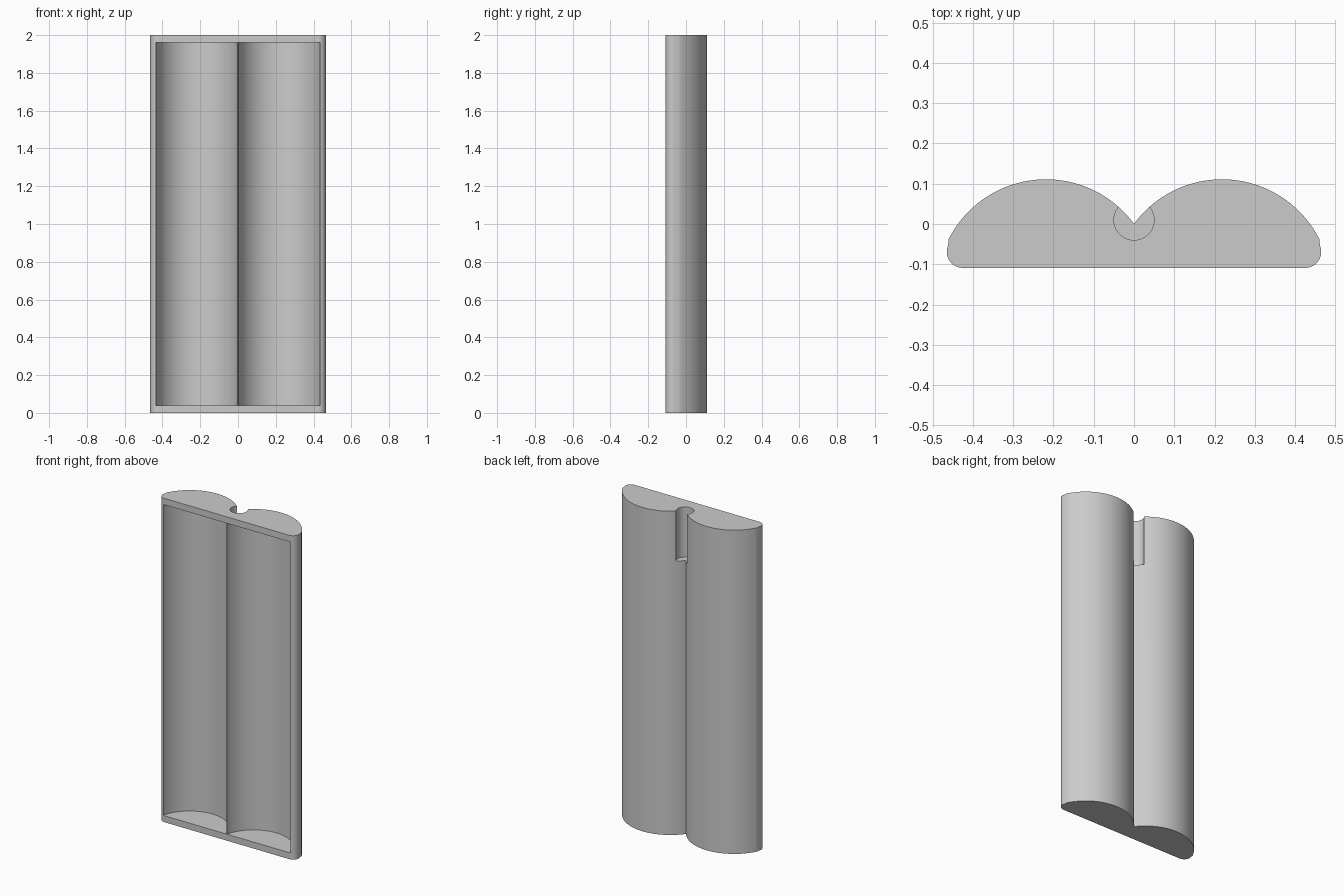
import bpy, bmesh
from math import sin, cos, atan2, pi

cube = bpy.data.objects.get("Cube")
if cube:
    bpy.data.objects.remove(cube, do_unlink=True)

HEIGHT = 2.0
FRONT = -0.109           # open front plane
LOBE_X, LOBE_Y = 0.2185, -0.16   # axis of each rounded lobe
OUTER, INNER = 0.271, 0.2235
CORNER = 0.04            # rounded front corners

gray = bpy.data.materials.new("plain_gray")
gray.use_nodes = True
color = (0.6, 0.6, 0.6, 1)
gray.diffuse_color = color
gray.node_tree.nodes["Principled BSDF"].inputs["Base Color"].default_value = color


def arc(cx, cy, r, start, end, steps):
    return [(cx + r * cos(start + (end - start) * i / steps),
             cy + r * sin(start + (end - start) * i / steps)) for i in range(steps + 1)]


def prism(name, outline, bottom, top):
    """Extrude a closed xy outline between two heights."""
    bm = bmesh.new()
    base = bm.faces.new([bm.verts.new((x, y, bottom)) for x, y in outline])
    new = bmesh.ops.extrude_face_region(bm, geom=[base])["geom"]
    verts = [v for v in new if isinstance(v, bmesh.types.BMVert)]
    bmesh.ops.translate(bm, verts=verts, vec=(0, 0, top - bottom))
    bmesh.ops.recalc_face_normals(bm, faces=bm.faces)
    mesh = bpy.data.meshes.new(name)
    bm.to_mesh(mesh)
    bm.free()
    mesh.materials.append(gray)
    obj = bpy.data.objects.new(name, mesh)
    bpy.context.collection.objects.link(obj)
    return obj


def cut(target, cutter):
    cutter.hide_render = True
    mod = target.modifiers.new("cut", "BOOLEAN")
    mod.operation = "DIFFERENCE"
    mod.solver = "EXACT"
    mod.object = cutter
    bpy.context.view_layer.objects.active = target
    bpy.ops.object.modifier_apply(modifier=mod.name)
    bpy.data.objects.remove(cutter, do_unlink=True)


# Solid double-lobed body: right half outline, then mirrored
corner_x, corner_y = 0.425, FRONT + CORNER
join = atan2(corner_y - LOBE_Y, corner_x - LOBE_X)
valley = pi - atan2(-LOBE_Y, LOBE_X)
half = arc(corner_x, corner_y, CORNER, -pi / 2, join, 12)
half += arc(LOBE_X, LOBE_Y, OUTER, join, valley, 40)[1:-1]
outline = half + [(0, 0)] + [(-x, y) for x, y in reversed(half)]
body = prism("double_trough_shell", outline, 0, HEIGHT)

# Two curved hollows, open at the front and closed at both ends
rim = atan2(FRONT - LOBE_Y, INNER)
for side in (-1, 1):
    hollow = arc(LOBE_X, LOBE_Y, INNER, rim, pi - rim, 40)
    edge = 0.217
    hollow = [(LOBE_X + max(-edge, min(edge, x - LOBE_X)), y) for x, y in hollow]
    hollow = [(LOBE_X + edge, -0.2)] + hollow + [(LOBE_X - edge, -0.2)]
    cut(body, prism("hollow_cutter", [(side * x, y) for x, y in hollow], 0.04, HEIGHT - 0.04))

# Round socket at the top of the rear valley
cut(body, prism("socket_cutter", arc(0, 0.01, 0.05, 0, 2 * pi, 40)[:-1], 1.69, HEIGHT + 0.1))

# Smooth curves with crisp edges
bpy.ops.object.select_all(action="DESELECT")
body.select_set(True)
bpy.context.view_layer.objects.active = body
bpy.ops.object.shade_smooth_by_angle(angle=pi / 6)
